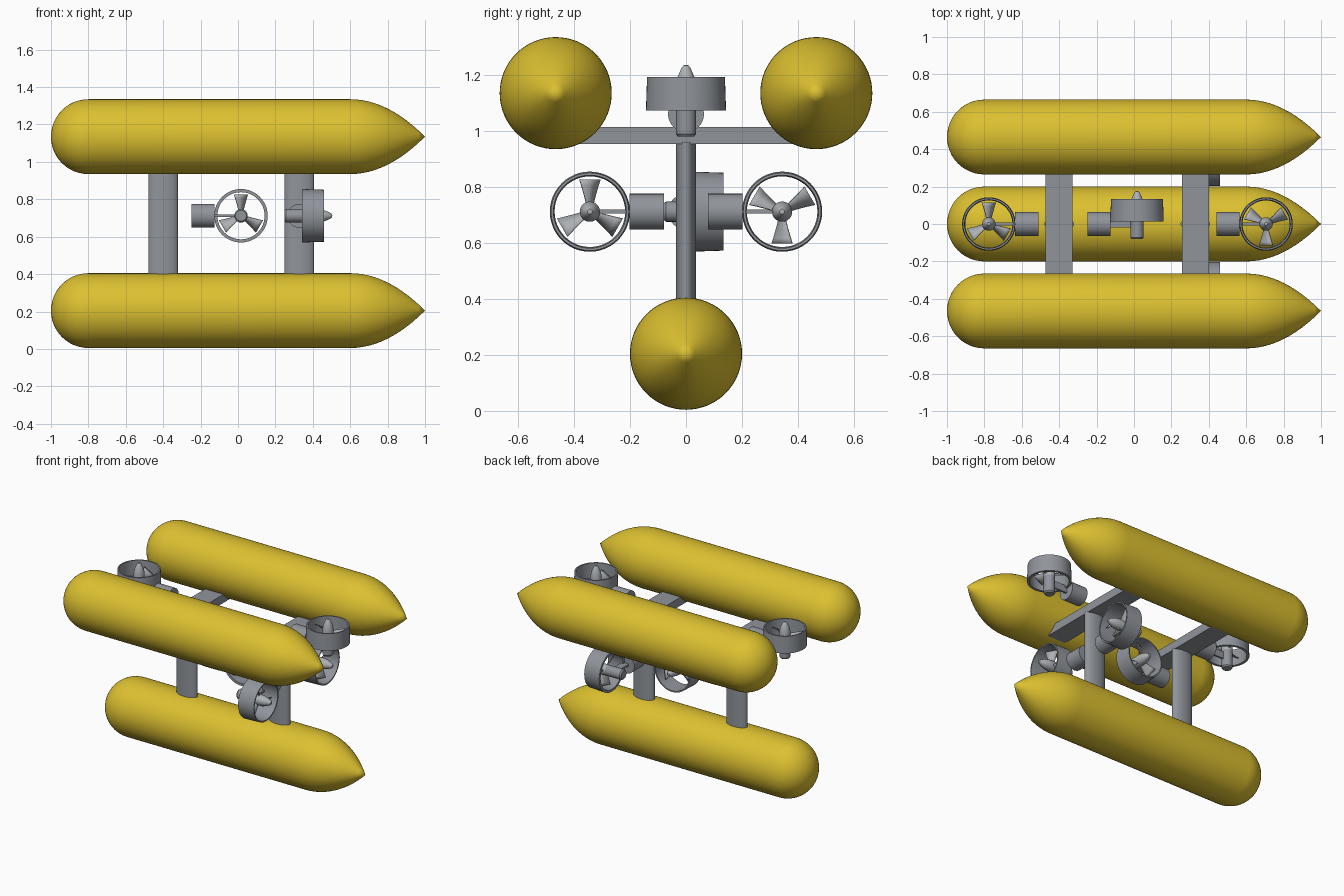
import bpy, bmesh, math
from mathutils import Matrix, Vector

cube = bpy.data.objects.get("Cube")
if cube:
    bpy.data.objects.remove(cube)


def material(name, rgb):
    m = bpy.data.materials.new(name)
    m.use_nodes = True
    m.diffuse_color = (*rgb, 1)
    m.node_tree.nodes["Principled BSDF"].inputs["Base Color"].default_value = (*rgb, 1)
    return m


YELLOW = material("hull yellow", (0.72, 0.53, 0.03))
GREY = material("frame grey", (0.28, 0.30, 0.33))
LIGHT = material("propeller light grey", (0.42, 0.44, 0.46))


def finish(name, bm, mat, matrix=Matrix(), angle=35):
    """Turn a bmesh into a shaded object placed by a matrix."""
    bmesh.ops.recalc_face_normals(bm, faces=bm.faces)
    mesh = bpy.data.meshes.new(name)
    bm.to_mesh(mesh)
    bm.free()
    mesh.materials.append(mat)
    ob = bpy.data.objects.new(name, mesh)
    bpy.context.collection.objects.link(ob)
    ob.matrix_world = matrix
    bpy.ops.object.select_all(action="DESELECT")
    ob.select_set(True)
    bpy.context.view_layer.objects.active = ob
    bpy.ops.object.shade_smooth_by_angle(angle=math.radians(angle))
    return ob


def lathe(name, profile, mat, matrix=Matrix(), steps=40, closed=False):
    """Revolve (radius, height) points around local Z."""
    bm = bmesh.new()
    verts = [bm.verts.new((r, 0, z)) for r, z in profile]
    pairs = list(zip(verts, verts[1:] + verts[:1]))
    edges = [bm.edges.new(p) for p in (pairs if closed else pairs[:-1])]
    bmesh.ops.spin(bm, geom=verts + edges, cent=(0, 0, 0), axis=(0, 0, 1),
                   angle=math.tau, steps=steps)
    bmesh.ops.remove_doubles(bm, verts=bm.verts, dist=1e-5)
    return finish(name, bm, mat, matrix)


def box(name, size, centre, mat, matrix=Matrix()):
    bm = bmesh.new()
    bmesh.ops.create_cube(bm, size=1)
    bmesh.ops.scale(bm, vec=size, verts=bm.verts)
    bmesh.ops.translate(bm, vec=centre, verts=bm.verts)
    return finish(name, bm, mat, matrix)


# Hulls: round stern, straight body, pointed nose
R = 0.2
stern = [(R * math.sin(a), -0.8 - R * math.cos(a))
         for a in (math.pi / 2 * i / 12 for i in range(13))]
nose = [(R * (1 - t * t), 0.6 + 0.4 * t) for t in (i / 12 for i in range(13))]
TO_X = Matrix.Rotation(math.pi / 2, 4, "Y")
for name, y, z in (("lower_hull", 0, 0.205), ("left_upper_hull", 0.465, 1.135),
                   ("right_upper_hull", -0.465, 1.135)):
    lathe(name, stern + nose, YELLOW, Matrix.Translation((0, y, z)) @ TO_X, steps=64)

# Frame: oval uprights carrying flat cross beams
for label, x in (("rear", -0.4), ("front", 0.328)):
    place = Matrix.Translation((x, 0, 0.66)) @ Matrix.Diagonal((0.079, 0.036, 1, 1))
    lathe(label + "_upright", [(0, -0.3), (1, -0.3), (1, 0.3), (0, 0.3)], GREY, place)
    box(label + "_cross_beam", (0.144, 0.86, 0.06), (x, 0, 0.984), GREY)


def propeller(name, matrix):
    """Three twisted blades that widen outwards."""
    bm = bmesh.new()
    for k in range(3):
        spin = Matrix.Rotation(math.tau * k / 3 - math.pi / 2, 4, "Z")
        rows = []
        for i in range(6):
            t = i / 5
            radius, half, pitch = 0.02 + 0.1 * t, 0.016 + 0.026 * t, 0.9 - 0.4 * t
            rows.append([bm.verts.new(spin @ Vector((
                math.sqrt(radius ** 2 - min(radius * 0.8, half * math.cos(pitch)) ** 2),
                s * half * math.cos(pitch), 0.072 + s * half * math.sin(pitch))))
                for s in (-1, 0, 1)])
        for a, b in zip(rows, rows[1:]):
            for j in range(2):
                bm.faces.new((a[j], a[j + 1], b[j + 1], b[j]))
    ob = finish(name, bm, LIGHT, matrix)
    solid = ob.modifiers.new("thickness", "SOLIDIFY")
    solid.thickness = 0.005
    solid.offset = 0


def thruster(name, position, axis, outward):
    """Ducted thruster: local Z is thrust, local X points away from the motor."""
    z, x = Vector(axis), Vector(outward)
    m = Matrix((x, z.cross(x), z)).transposed().to_4x4()
    m.translation = position
    lathe(name + "_duct", [(0.126, 0.013), (0.143, 0.013), (0.139, 0.133), (0.13, 0.133)],
          GREY, m, steps=48, closed=True)
    lathe(name + "_hub", [(0, -0.08), (0.029, -0.08), (0.036, -0.071), (0.036, 0.045),
                          (0, 0.045)], GREY, m)
    lathe(name + "_spinner", [(0, 0.045), (0.036, 0.045), (0.036, 0.1), (0.03, 0.133),
                              (0.015, 0.167), (0.009, 0.174), (0, 0.176)], LIGHT, m)
    propeller(name + "_propeller", m)
    box(name + "_stay", (0.13, 0.014, 0.05), (-0.085, 0, 0.005), GREY, m)
    lathe(name + "_motor", [(0, -0.265), (0.064, -0.265), (0.064, -0.141), (0, -0.141)],
          GREY, m @ TO_X)


# Thrusters: two for drive, one sideways, two for lift
for side, s in (("left", 1), ("right", -1)):
    thruster(side + "_drive", (0.328, 0.343 * s, 0.712), (1, 0, 0), (0, s, 0))
thruster("sideways", (0.016, 0, 0.712), (0, 1, 0), (1, 0, 0))
thruster("rear_lift", (-0.776, 0, 1.06), (0, 0, 1), (-1, 0, 0))
thruster("front_lift", (0.706, 0, 1.06), (0, 0, 1), (1, 0, 0))
